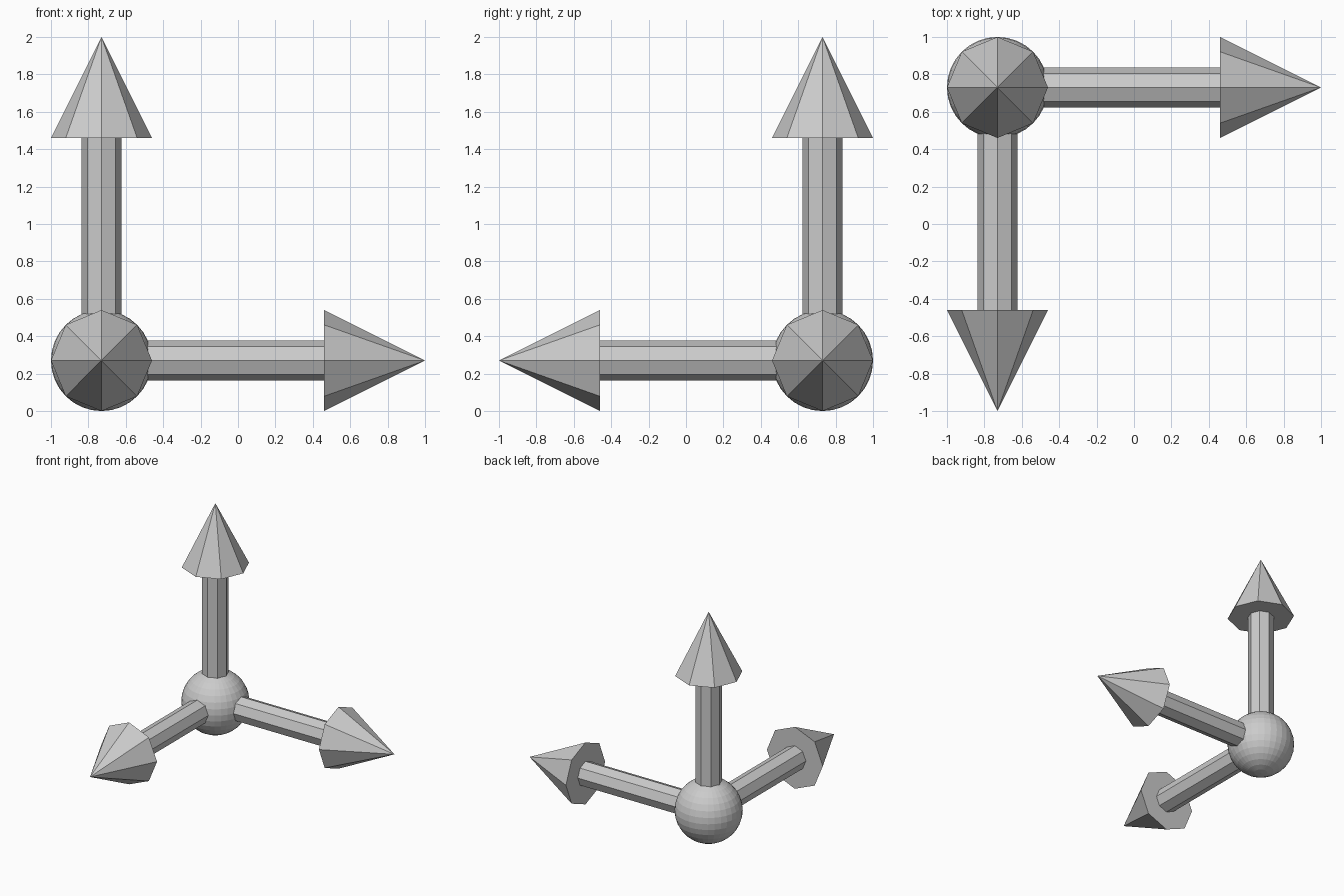
import bpy
from mathutils import Vector

if "Cube" in bpy.data.objects:
    bpy.data.objects.remove(bpy.data.objects["Cube"])

R = 0.27            # ball and arrowhead radius
SHAFT_R = 0.106
NECK = 1.19         # ball centre to arrowhead base
TIP = 1.73          # ball centre to arrow tip
CENTRE = Vector((-0.73, 0.73, 0.27))

# Central ball
bpy.ops.mesh.primitive_uv_sphere_add(segments=32, ring_count=16, radius=R, location=CENTRE)
bpy.context.object.name = "centre_ball"


def tapered(name, axis, start, end, r1, r2):
    """Eight-sided cone or cylinder lying along an axis from the ball centre."""
    bpy.ops.mesh.primitive_cone_add(
        vertices=8, radius1=r1, radius2=r2, depth=end - start,
        location=CENTRE + axis * (start + end) / 2,
        rotation=Vector((0, 0, 1)).rotation_difference(axis).to_euler())
    bpy.context.object.name = name


# Three arrows: right, front and up
for label, direction in (("right", (1, 0, 0)), ("front", (0, -1, 0)), ("up", (0, 0, 1))):
    axis = Vector(direction)
    tapered(label + "_shaft", axis, 0.15, NECK, SHAFT_R, SHAFT_R)
    tapered(label + "_arrowhead", axis, NECK, TIP, R, 0)
